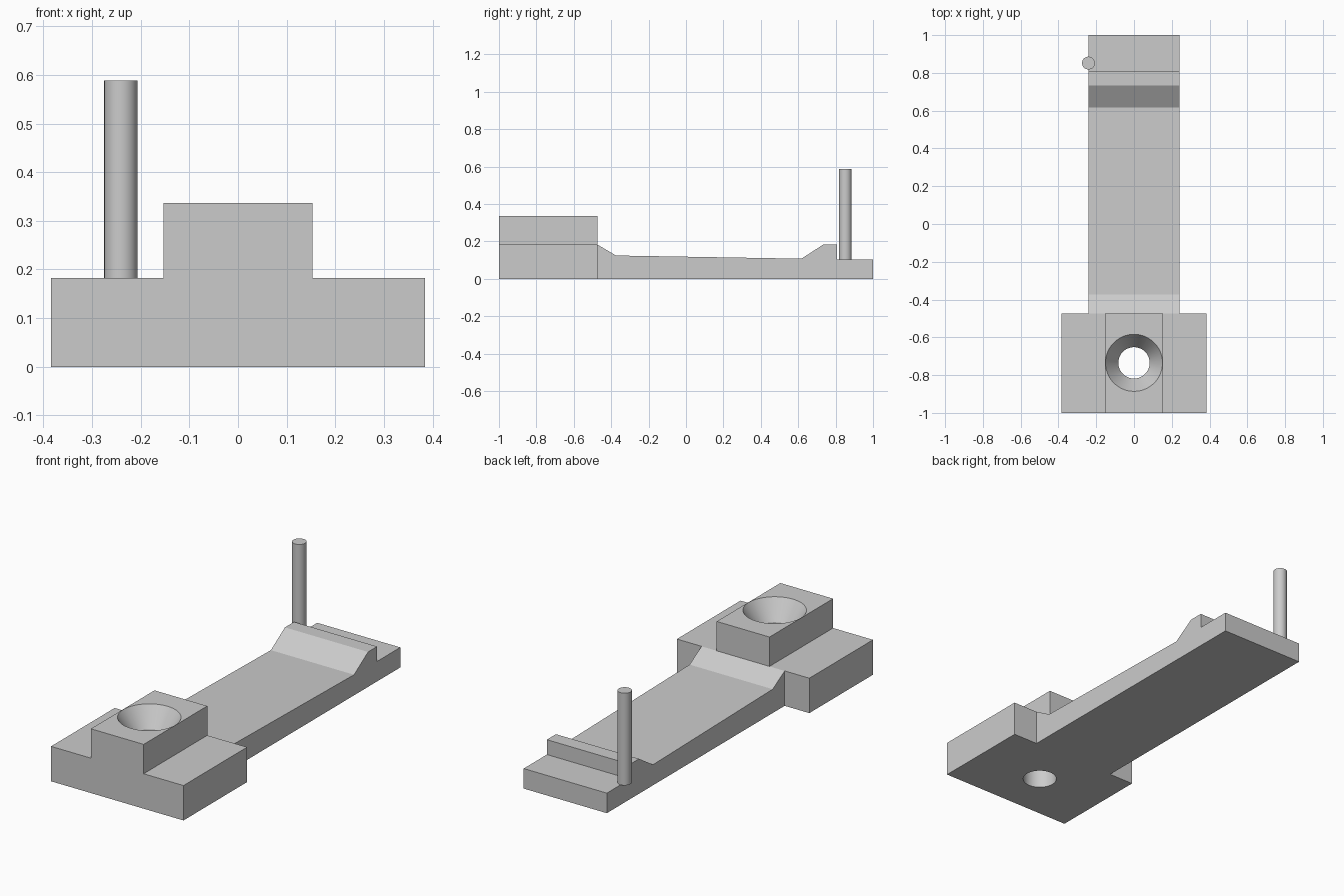
import bpy, bmesh, math
from mathutils import Matrix, Vector

cube = bpy.data.objects.get("Cube")
if cube:
    bpy.data.objects.remove(cube, do_unlink=True)

GREY = (0.6, 0.6, 0.6, 1.0)
grey = bpy.data.materials.new("plain grey")
grey.use_nodes = True
grey.diffuse_color = GREY
grey.node_tree.nodes["Principled BSDF"].inputs["Base Color"].default_value = GREY


def finish(name, bm):
    """Turn a bmesh into a named, coloured object."""
    bmesh.ops.recalc_face_normals(bm, faces=bm.faces[:])
    mesh = bpy.data.meshes.new(name)
    bm.to_mesh(mesh)
    bm.free()
    mesh.materials.append(grey)
    obj = bpy.data.objects.new(name, mesh)
    bpy.context.collection.objects.link(obj)
    return obj


def extrude(name, points, direction):
    """Close a profile into a face and sweep it along a direction."""
    bm = bmesh.new()
    face = bm.faces.new([bm.verts.new(p) for p in points])
    swept = bmesh.ops.extrude_face_region(bm, geom=[face])["geom"]
    verts = [v for v in swept if isinstance(v, bmesh.types.BMVert)]
    bmesh.ops.translate(bm, verts=verts, vec=Vector(direction))
    return finish(name, bm)


def lathe(name, profile, x, y, steps=64):
    """Spin a radius and height profile around a vertical axis."""
    bm = bmesh.new()
    verts = [bm.verts.new((r, 0, z)) for r, z in profile]
    edges = [bm.edges.new(pair) for pair in zip(verts, verts[1:])]
    bmesh.ops.spin(bm, geom=verts + edges, cent=(0, 0, 0), axis=(0, 0, 1),
                   angle=math.tau, steps=steps, use_duplicate=False)
    bmesh.ops.remove_doubles(bm, verts=bm.verts[:], dist=0.0001)
    bmesh.ops.transform(bm, matrix=Matrix.Translation((x, y, 0)), verts=bm.verts[:])
    return finish(name, bm)


def activate(obj):
    bpy.ops.object.select_all(action='DESELECT')
    obj.select_set(True)
    bpy.context.view_layer.objects.active = obj


def smooth(obj):
    activate(obj)
    bpy.ops.object.shade_smooth_by_angle(angle=math.radians(25))


STEP, TOP = 0.183, 0.337
FRONT, JOIN, BACK = -1.0, -0.473, 1.0

# Stepped mounting block, mirrored from its right half
half = [(0.384, 0), (0.384, STEP), (0.153, STEP), (0.153, TOP)]
outline = half + [(-x, z) for x, z in reversed(half)]
block = extrude("mounting_block", [(x, FRONT, z) for x, z in outline],
                (0, JOIN - FRONT, 0))

# Countersunk screw hole through the block
neck, mouth, seat = 0.083, 0.151, 0.235
rise = 0.02
flare = mouth + (mouth - neck) * rise / (TOP - seat)
cutter = lathe("hole_cutter", [(0, -0.1), (neck, -0.1), (neck, seat),
                               (flare, TOP + rise), (0, TOP + rise)], 0, -0.735)
cutter.hide_render = True
cut = block.modifiers.new("screw_hole", 'BOOLEAN')
cut.operation = 'DIFFERENCE'
cut.solver = 'EXACT'
cut.object = cutter
activate(block)
bpy.ops.object.modifier_apply(modifier=cut.name)
bpy.data.objects.remove(cutter, do_unlink=True)
smooth(block)

# Long arm with a ramp, a raised ridge and a low end ledge
WIDTH, LEDGE = 0.241, 0.105
side = [(JOIN, 0), (JOIN, STEP), (-0.374, 0.125), (0.617, 0.108),
        (0.733, STEP), (0.808, STEP), (0.808, LEDGE), (BACK, LEDGE), (BACK, 0)]
extrude("arm", [(-WIDTH, y, z) for y, z in side], (2 * WIDTH, 0, 0))

# Upright pin on the edge of the ledge
pin = lathe("pin", [(0, LEDGE), (0.034, LEDGE), (0.034, 0.588), (0, 0.588)],
            -WIDTH, 0.852)
smooth(pin)
